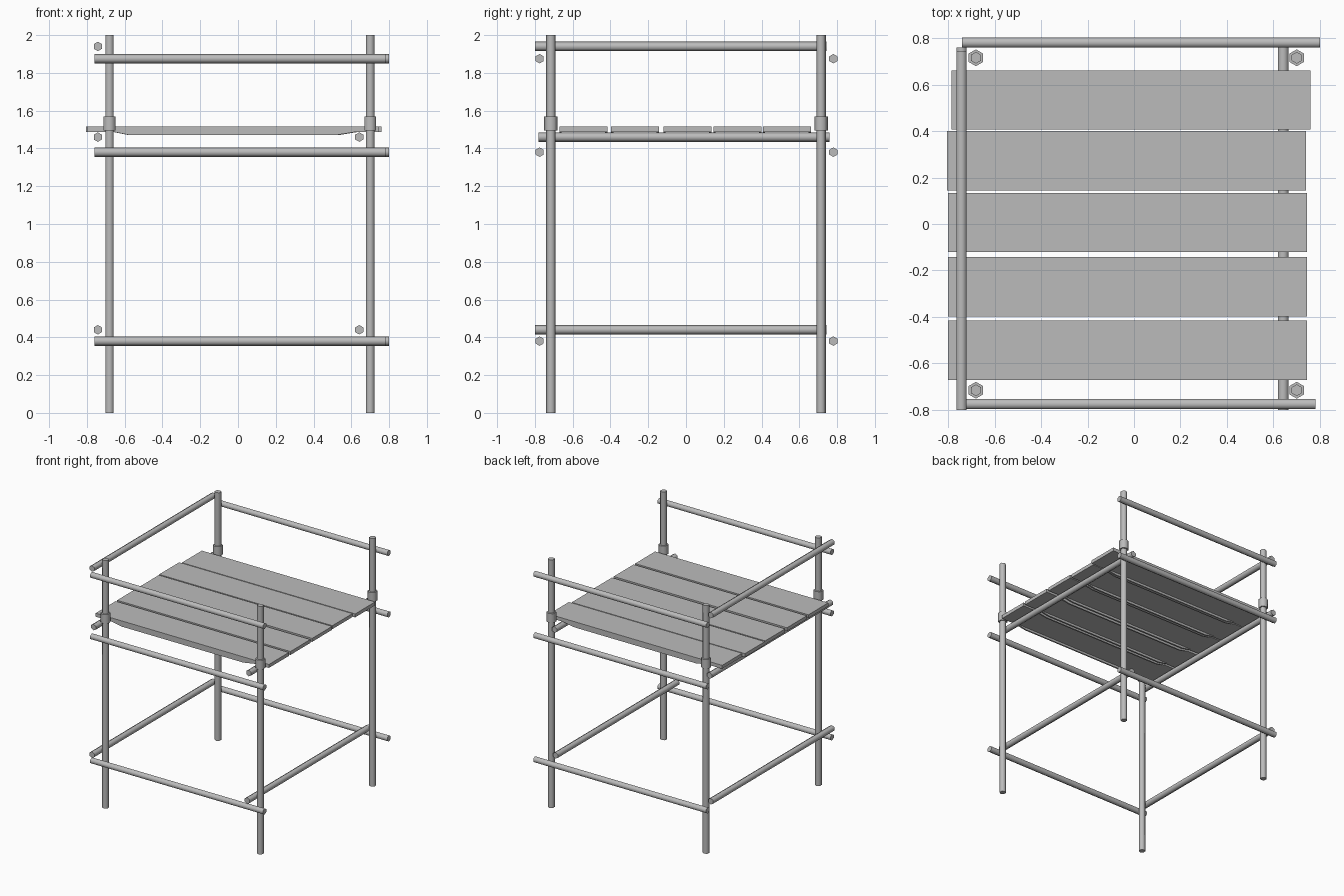
import bpy, bmesh, math
from mathutils import Vector

old = bpy.data.objects.get("Cube")
if old:
    bpy.data.objects.remove(old, do_unlink=True)

# Single steel colour
steel = bpy.data.materials.new("steel_grey")
steel.use_nodes = True
GREY = (0.5, 0.5, 0.5, 1)
steel.diffuse_color = GREY
steel.node_tree.nodes["Principled BSDF"].inputs["Base Color"].default_value = GREY


def finish(bm, name, smooth=False):
    bmesh.ops.recalc_face_normals(bm, faces=bm.faces[:])
    mesh = bpy.data.meshes.new(name)
    bm.to_mesh(mesh)
    bm.free()
    mesh.materials.append(steel)
    obj = bpy.data.objects.new(name, mesh)
    bpy.context.collection.objects.link(obj)
    if smooth:
        bpy.ops.object.select_all(action='DESELECT')
        bpy.context.view_layer.objects.active = obj
        obj.select_set(True)
        bpy.ops.object.shade_smooth_by_angle(angle=math.radians(70))
    return obj


def tube(name, start, end, radius=0.025):
    """Six-sided tube between two points."""
    a, b = Vector(start), Vector(end)
    bm = bmesh.new()
    bmesh.ops.create_cone(bm, cap_ends=True, segments=6, radius1=radius,
                          radius2=radius, depth=(b - a).length)
    obj = finish(bm, name, smooth=True)
    obj.location = (a + b) / 2
    obj.rotation_euler = (b - a).to_track_quat('Z', 'Y').to_euler()
    return obj


def extrude_y(bm, outline, y0, y1):
    """Prism from an x-z outline, running from y0 to y1."""
    face = bm.faces.new([bm.verts.new((x, y0, z)) for x, z in outline])
    grown = bmesh.ops.extrude_face_region(bm, geom=[face])["geom"]
    moved = [v for v in grown if isinstance(v, bmesh.types.BMVert)]
    bmesh.ops.translate(bm, verts=moved, vec=(0, y1 - y0, 0))


# Uprights with coupling sleeves
for side, x in (("right", -0.68), ("left", 0.70)):
    for end, y in (("front", -0.715), ("back", 0.715)):
        tube(f"{end}_{side}_upright", (x, y, 0), (x, y, 2))
        tube(f"{end}_{side}_sleeve", (x, y, 1.495), (x, y, 1.57), 0.036)

# Rails across the front and back
for level, z in (("lower", 0.38), ("middle", 1.38), ("guard", 1.875)):
    tube(f"front_{level}_rail", (-0.76, -0.775, z), (0.78, -0.775, z))
    tube(f"back_{level}_rail", (-0.74, 0.78, z), (0.80, 0.78, z))

# Rails along the sides; the guard rail is on the right side only
for side, x in (("right", -0.742), ("left", 0.642)):
    tube(f"{side}_lower_rail", (x, -0.80, 0.44), (x, 0.745, 0.44))
    tube(f"{side}_deck_rail", (x, -0.78, 1.46), (x, 0.76, 1.46))
tube("right_guard_rail", (-0.742, -0.80, 1.94), (-0.742, 0.745, 1.94))

# Deck planks: slab with tapered lips under both long edges
TOP, SLAB, LIP = 1.516, 1.488, 1.47
planks = [(-0.80, -0.67), (-0.80, -0.397), (-0.80, -0.12),
          (-0.805, 0.145), (-0.785, 0.407)]
for i, (x0, y0) in enumerate(planks):
    x1, y1 = x0 + 1.545, y0 + 0.254
    bm = bmesh.new()
    extrude_y(bm, [(x0, SLAB), (x1, SLAB), (x1, TOP), (x0, TOP)], y0, y1)
    lip = [(x0 + 0.14, SLAB), (x0 + 0.23, LIP),
           (x1 - 0.23, LIP), (x1 - 0.12, SLAB)]
    for ya in (y0, y1 - 0.012):
        extrude_y(bm, lip, ya, ya + 0.012)
    finish(bm, f"deck_plank_{i + 1}")
